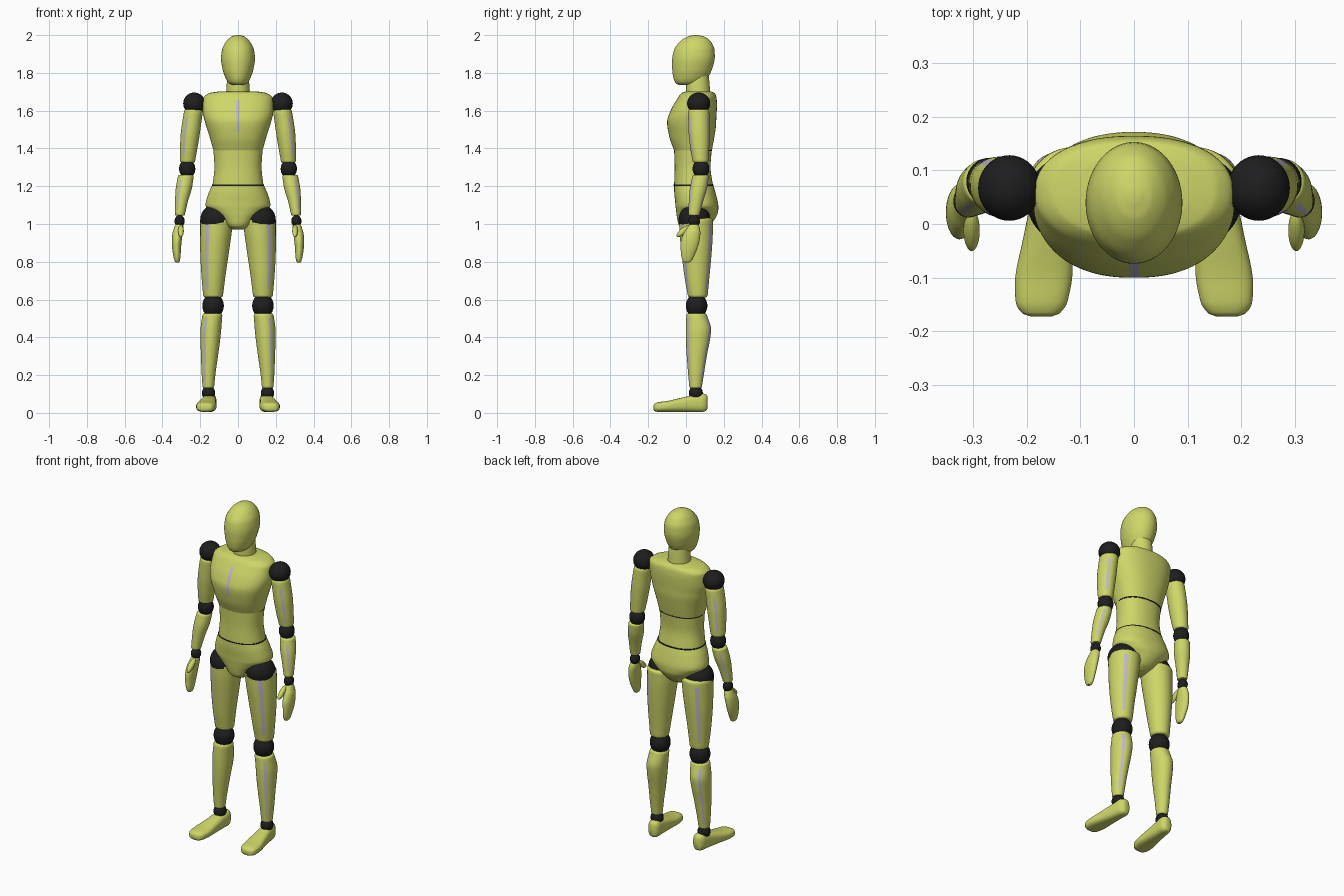
import bpy, bmesh, math
from mathutils import Vector

if "Cube" in bpy.data.objects:
    bpy.data.objects.remove(bpy.data.objects["Cube"])


def material(name, rgb):
    m = bpy.data.materials.new(name)
    m.diffuse_color = (*rgb, 1)
    m.use_nodes = True
    m.node_tree.nodes["Principled BSDF"].inputs["Base Color"].default_value = m.diffuse_color
    return m


SKIN = material("yellow green", (0.62, 0.68, 0.14))
DARK = material("joint black", (0.013, 0.013, 0.014))
STRIPE = material("pale grey stripe", (0.52, 0.50, 0.56))


def smooth(ob, angle=40):
    bpy.ops.object.select_all(action='DESELECT')
    ob.select_set(True)
    bpy.context.view_layer.objects.active = ob
    bpy.ops.object.shade_smooth_by_angle(angle=math.radians(angle))


def refine(rings, sub):
    """Monotone cubic interpolation of the ring table along its first column."""
    n = len(rings)
    sl = [[(q - p) / (b[0] - a[0]) for p, q in zip(a, b)] for a, b in zip(rings, rings[1:])]
    tan = [sl[0]]
    for u, v in zip(sl, sl[1:]):
        tan.append([2 * p * q / (p + q) if p * q > 0 else 0 for p, q in zip(u, v)])
    tan.append(sl[-1])
    out = []
    for i in range(n - 1):
        h = rings[i + 1][0] - rings[i][0]
        for k in range(sub):
            t = k / sub
            w = (2*t**3 - 3*t*t + 1, (t**3 - 2*t*t + t) * h, 3*t*t - 2*t**3, (t**3 - t*t) * h)
            out.append([w[0]*a + w[1]*ta + w[2]*b + w[3]*tb for a, ta, b, tb
                        in zip(rings[i], tan[i], rings[i + 1], tan[i + 1])])
    return out + [list(rings[-1])]


def loft(name, rings, mat=SKIN, axis='z', side=1, n=64, power=2.0, sub=6, rounded=0.0,
         stripes=(), span=None):
    """Skin rings of (position, centre a, radius a, centre b, radius b)."""
    rs = refine(rings, sub)
    if rounded:
        def cap(r, d, k):
            return [r[0] + d, r[1], r[2] * k, r[3], r[4] * k]
        lo, hi = rs[0], rs[-1]
        rs = ([cap(lo, -rounded, .84), cap(lo, -rounded * .75, .93), cap(lo, -rounded * .35, .98)] + rs
              + [cap(hi, rounded * .35, .98), cap(hi, rounded * .75, .93), cap(hi, rounded, .84)])
    bm = bmesh.new()
    loops = []
    for t, ca, ra, cb, rb in rs:
        loop = []
        for k in range(n):
            an = 2 * math.pi * (k + .5) / n
            c, s = math.cos(an), math.sin(an)
            a = ca + ra * math.copysign(abs(c) ** (2 / power), c)
            b = cb + rb * math.copysign(abs(s) ** (2 / power), s)
            loop.append(bm.verts.new((a * side, b, t) if axis == 'z' else (a * side, t, b)))
        loops.append(loop)
    for i, (p, q) in enumerate(zip(loops, loops[1:])):
        t = (rs[i][0] + rs[i + 1][0]) / 2
        for k in range(n):
            f = bm.faces.new((p[k], p[(k + 1) % n], q[(k + 1) % n], q[k]))
            deg = (k + 1) * 360 / n
            if span and span[0] < t < span[1] and any(abs(deg - c) < w for c, w in stripes):
                f.material_index = 1
    bm.faces.new(loops[0])
    bm.faces.new(loops[-1])
    bmesh.ops.recalc_face_normals(bm, faces=bm.faces)
    me = bpy.data.meshes.new(name)
    bm.to_mesh(me)
    bm.free()
    me.materials.append(mat)
    me.materials.append(STRIPE)
    ob = bpy.data.objects.new(name, me)
    bpy.context.collection.objects.link(ob)
    smooth(ob)
    return ob


def body(rows):
    """(z, half width, front y, back y) rows, listed from the top down, to rings."""
    return [(z, 0, w, (f + b) / 2, (b - f) / 2) for z, w, f, b in reversed(rows)]


def ball(name, loc, scale, mat=DARK, tilt=0):
    bpy.ops.mesh.primitive_uv_sphere_add(segments=40, ring_count=24, location=loc,
                                         rotation=(tilt, 0, 0))
    ob = bpy.context.object
    ob.name = name
    ob.scale = scale
    ob.data.materials.append(mat)
    smooth(ob, 60)


# Head and neck
loft("head", body([(2.0, .012, .04, .065), (1.992, .035, .008, .098), (1.965, .064, -.032, .132),
                   (1.92, .085, -.064, .151), (1.875, .09, -.073, .152), (1.82, .082, -.073, .138),
                   (1.775, .067, -.067, .115), (1.747, .05, -.055, .085), (1.735, .025, -.035, .045)]))
loft("neck", body([(1.785, .056, .015, .12), (1.74, .06, .0, .125), (1.68, .064, .0, .13)]))

# Torso in three pieces
loft("chest", body([(1.702, .10, .0, .13), (1.692, .155, -.025, .153), (1.665, .184, -.045, .162),
                    (1.6, .187, -.082, .163), (1.54, .175, -.1, .16), (1.46, .15, -.088, .15),
                    (1.39, .13, -.063, .137)]), n=96, power=2.3, stripes=[(270, 1)], span=(1.49, 1.65))
loft("abdomen", body([(1.39, .13, -.063, .136), (1.3, .125, -.06, .13), (1.205, .135, -.063, .143)]),
     power=2.2)
loft("pelvis", body([(1.205, .137, -.063, .145), (1.16, .157, -.062, .158), (1.1, .172, -.056, .171),
                     (1.065, .143, -.052, .17), (1.03, .1, -.047, .155), (.99, .062, -.036, .12),
                     (.972, .035, -.01, .08)]), power=2.2)
loft("waist_seam", body([(1.208, .138, -.065, .147), (1.202, .138, -.065, .147)]), DARK, power=2.2, sub=1)
loft("rib_seam", body([(1.393, .131, -.055, .1385), (1.387, .131, -.055, .1385)]), DARK, power=2.2, sub=1)

# Limbs, mirrored left and right; x is measured outwards
LINES = [(303, 9), (55, 9)]
for side, tag in ((-1, "right"), (1, "left")):
    # Arm
    ball(f"{tag}_shoulder", (side * .232, .067, 1.638), (.058, .061, .058))
    loft(f"{tag}_upper_arm", [(1.338, .267, .041, .077, .043), (1.4, .261, .046, .073, .05),
                              (1.5, .25, .051, .069, .056), (1.595, .236, .05, .067, .056)],
         side=side, rounded=.012, stripes=LINES, span=(1.36, 1.57))
    ball(f"{tag}_elbow", (side * .269, .079, 1.292), (.043, .044, .05))
    loft(f"{tag}_forearm", [(1.055, .307, .027, .043, .031), (1.12, .299, .034, .053, .038),
                            (1.2, .285, .043, .068, .046), (1.25, .277, .042, .077, .044)],
         side=side, rounded=.01, stripes=LINES, span=(1.08, 1.23))
    ball(f"{tag}_wrist", (side * .309, .043, 1.015), (.027, .031, .032))
    loft(f"{tag}_hand", [(.796, .322, .007, .005, .012), (.803, .322, .013, .006, .022),
                         (.83, .323, .019, .009, .034), (.87, .325, .023, .016, .044),
                         (.91, .324, .026, .022, .049), (.95, .32, .027, .032, .044),
                         (.985, .313, .024, .04, .031), (1.0, .312, .018, .042, .022)], side=side)
    ball(f"{tag}_thumb", (side * .302, -.012, .963), (.015, .047, .017), SKIN, math.radians(38))

    # Leg
    ball(f"{tag}_hip", (side * .116, .045, 1.022), (.084, .084, .084))
    loft(f"{tag}_thigh", [(.625, .132, .053, .062, .053), (.72, .13, .063, .058, .066),
                          (.85, .124, .076, .056, .08), (.95, .117, .083, .054, .088),
                          (1.02, .113, .087, .053, .09)],
         side=side, rounded=.013, stripes=LINES, span=(.65, 1.0))
    ball(f"{tag}_knee", (side * .132, .056, .567), (.057, .057, .064))
    loft(f"{tag}_shin", [(.143, .157, .031, .051, .034), (.2, .156, .036, .053, .041),
                         (.3, .151, .045, .057, .053), (.4, .146, .053, .064, .065),
                         (.44, .144, .055, .066, .067), (.515, .136, .053, .057, .055)],
         side=side, rounded=.012, stripes=LINES, span=(.165, .5))
    ball(f"{tag}_ankle", (side * .156, .052, .105), (.035, .037, .04))
    loft(f"{tag}_foot", [(-.172, .173, .02, .028, .012), (-.166, .173, .035, .029, .02),
                         (-.145, .172, .048, .031, .026), (-.1, .168, .053, .034, .029),
                         (-.03, .161, .046, .042, .037), (.04, .154, .039, .05, .045),
                         (.085, .15, .036, .054, .049), (.105, .149, .028, .054, .044),
                         (.113, .149, .017, .054, .034)], axis='y', side=side, power=2.7)
